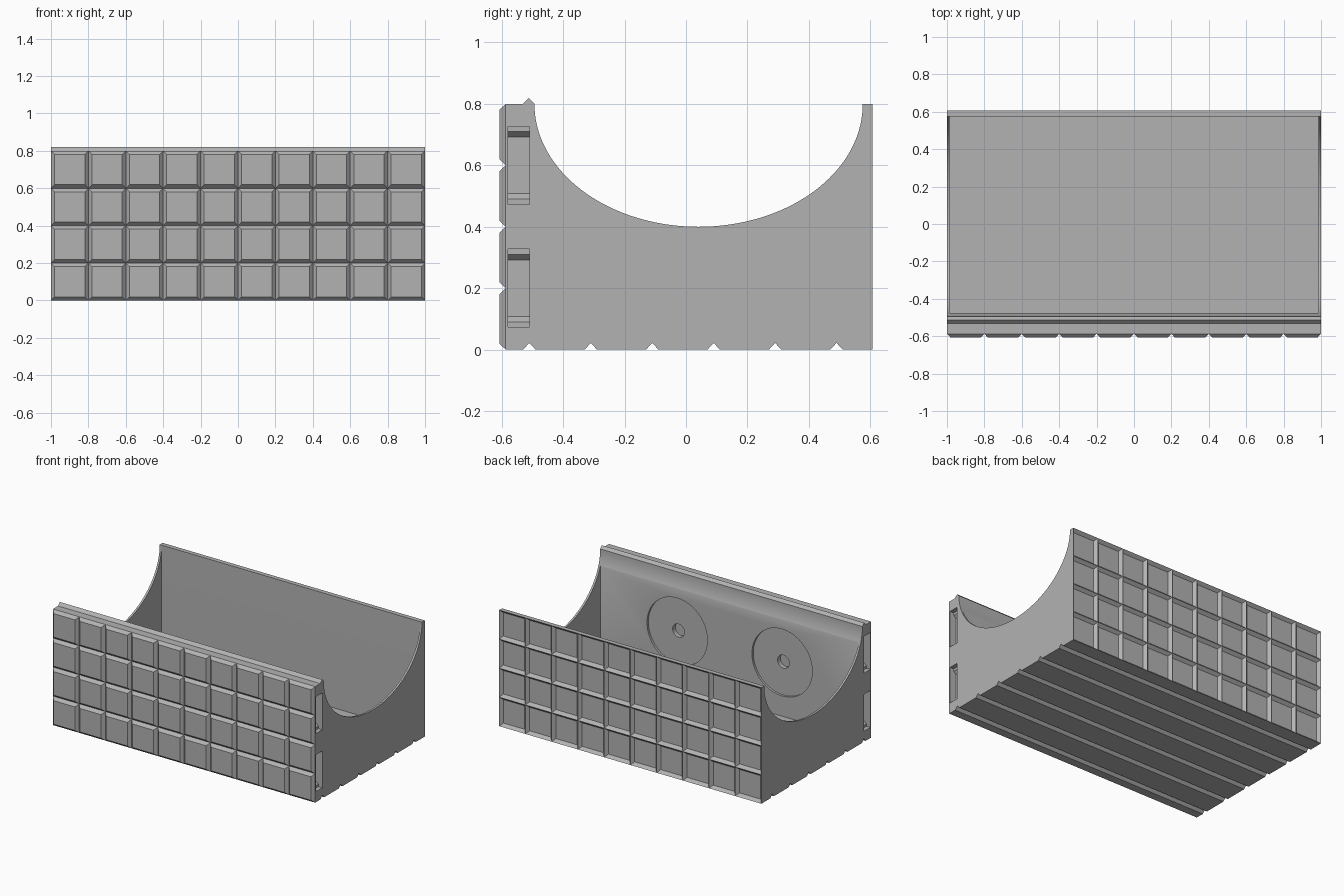
import bpy, bmesh, math
from mathutils import Vector

default = bpy.data.objects.get("Cube")
if default:
    bpy.data.objects.remove(default, do_unlink=True)

grey = bpy.data.materials.new("light grey")
grey.use_nodes = True
GREY = (0.45, 0.45, 0.45, 1)
grey.diffuse_color = GREY
grey.node_tree.nodes["Principled BSDF"].inputs["Base Color"].default_value = GREY


def finish(name, bm):
    bmesh.ops.recalc_face_normals(bm, faces=bm.faces)
    mesh = bpy.data.meshes.new(name)
    bm.to_mesh(mesh)
    bm.free()
    mesh.materials.append(grey)
    obj = bpy.data.objects.new(name, mesh)
    bpy.context.collection.objects.link(obj)
    return obj


def prism(name, points, axis, lo, hi):
    """Extrude a 2D outline along one axis; the outline uses the other two in order."""
    bm = bmesh.new()
    verts = []
    for p in points:
        co = list(p)
        co.insert(axis, lo)
        verts.append(bm.verts.new(co))
    face = bm.faces.new(verts)
    ext = bmesh.ops.extrude_face_region(bm, geom=[face])["geom"]
    step = Vector((0, 0, 0))
    step[axis] = hi - lo
    bmesh.ops.translate(bm, vec=step, verts=[v for v in ext if isinstance(v, bmesh.types.BMVert)])
    return finish(name, bm)


def ellipse(cx, cy, rx, ry, n, turn=2 * math.pi):
    count = n if turn > 6 else n + 1
    return [(cx - rx * math.cos(turn * i / n), cy - ry * math.sin(turn * i / n)) for i in range(count)]


def cut(target, cutter):
    """Subtract a helper solid, then remove it."""
    mod = target.modifiers.new("cut", 'BOOLEAN')
    mod.operation, mod.solver, mod.object = 'DIFFERENCE', 'EXACT', cutter
    bpy.context.view_layer.objects.active = target
    bpy.ops.object.modifier_apply(modifier=mod.name)
    bpy.data.objects.remove(cutter, do_unlink=True)


# Trough body: side outline with grooves underneath and a ridge on the front wall
outline = [(-0.586, 0)]
for i in range(6):
    y = -0.51 + 0.2 * i
    outline += [(y - 0.02, 0), (y, 0.022), (y + 0.02, 0)]
outline += [(0.586, 0), (0.586, 0.8), (-0.492, 0.8), (-0.512, 0.82), (-0.532, 0.8), (-0.586, 0.8)]
body = prism("trough_body", outline, 0, -1, 1)

# Hollow interior and the half-ellipse opening through both ends
cut(body, prism("interior_cutter", [(-0.986, -0.475), (0.986, -0.475), (0.986, 0.575), (-0.986, 0.575)],
                2, 0.03, 1))
arch = ellipse(0.041, 0.8, 0.5345, 0.4, 72, math.pi) + [(0.5755, 1), (-0.4935, 1)]
cut(body, prism("opening_cutter", arch, 0, -1.1, 1.1))

# Stepped connector slots in both ends of the front wall
half_slot = [(1.1, 0.127), (0.97, 0.127), (0.97, 0.11), (0.95, 0.092)]
for side in (-1, 1):
    for z in (0.2, 0.6):
        pts = [(side * x, z + h) for x, h in half_slot]
        pts += [(side * x, z - h) for x, h in reversed(half_slot)]
        cut(body, prism("slot_cutter", pts, 1, -0.58, -0.51))

# Round recesses with a centre hole on the inside of the front wall
for x in (-0.4, 0.4):
    cut(body, prism("disc_cutter", ellipse(x, 0.4, 0.23, 0.23, 64), 1, -0.49, -0.4))
    cut(body, prism("hole_cutter", ellipse(x, 0.4, 0.045, 0.045, 32), 1, -0.52, -0.4))


def tiled_panel(name, y_edge, y_middle, y_root):
    """Grid of square tiles with sloped borders, raised or sunken."""
    bm = bmesh.new()
    corners = [(-1, -1), (1, -1), (1, 1), (-1, 1)]
    for col in range(10):
        for row in range(4):
            cx, cz = -0.9 + 0.2 * col, 0.1 + 0.2 * row
            outer = [bm.verts.new((cx + 0.1 * a, y_edge, cz + 0.1 * b)) for a, b in corners]
            inner = [bm.verts.new((cx + 0.081 * a, y_middle, cz + 0.081 * b)) for a, b in corners]
            bm.faces.new(inner)
            for i in range(4):
                j = (i + 1) % 4
                bm.faces.new((outer[i], outer[j], inner[j], inner[i]))
    bmesh.ops.remove_doubles(bm, verts=bm.verts, dist=0.001)
    # Close the rim back into the body
    rim = [e for e in bm.edges if e.is_boundary]
    ext = bmesh.ops.extrude_edge_only(bm, edges=rim)["geom"]
    back = [v for v in ext if isinstance(v, bmesh.types.BMVert)]
    for v in back:
        v.co.y = y_root
    bmesh.ops.contextual_create(bm, geom=[e for e in bm.edges if e.is_boundary])
    return finish(name, bm)


# Raised tiles on the front, matching sunken tiles on the back
front = tiled_panel("front_tiles", -0.587, -0.607, -0.584)
rear = tiled_panel("back_tiles", 0.607, 0.587, 0.584)

# Smooth the curves and keep hard edges
for obj in (body, front, rear):
    bpy.ops.object.select_all(action='DESELECT')
    obj.select_set(True)
    bpy.context.view_layer.objects.active = obj
    bpy.ops.object.shade_smooth_by_angle(angle=math.radians(25))
